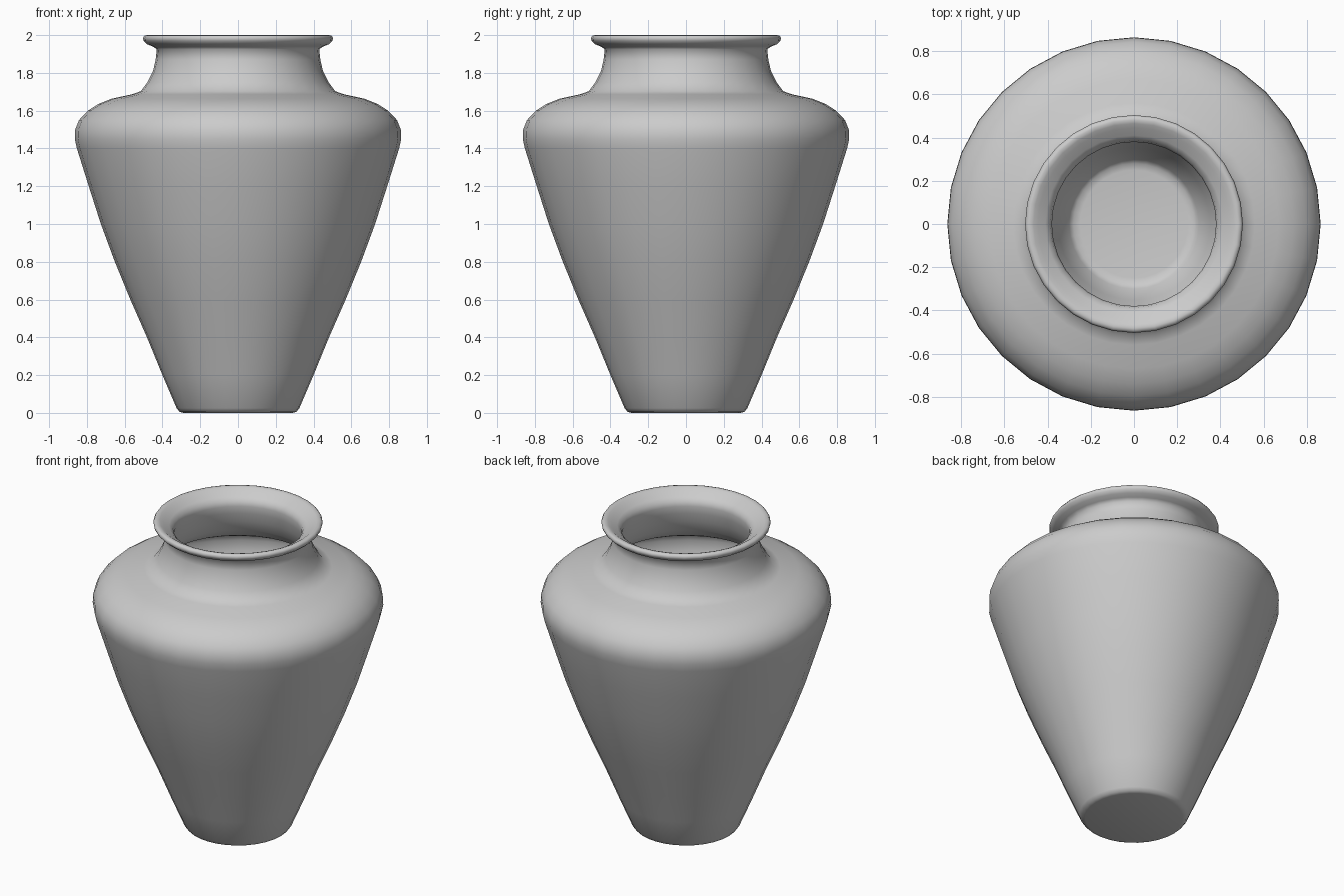
import bpy, bmesh, math

# Outer wall from base centre up to the lip (radius, height)
outer = [(0, 0), (0.29, 0), (0.31, 0.006), (0.325, 0.025), (0.40, 0.2),
         (0.482, 0.4), (0.57, 0.6), (0.652, 0.8), (0.726, 1.0), (0.79, 1.2),
         (0.853, 1.4), (0.864, 1.45), (0.862, 1.5), (0.842, 1.55),
         (0.795, 1.6), (0.74, 1.635), (0.67, 1.663), (0.56, 1.687),
         (0.515, 1.703), (0.48, 1.75), (0.45, 1.81), (0.436, 1.87), (0.43, 1.925)]

# Rolled lip
lip = [(0.452, 1.94), (0.482, 1.952), (0.50, 1.97), (0.504, 1.985),
       (0.496, 1.997), (0.482, 2.0), (0.465, 1.995), (0.445, 1.98),
       (0.41, 1.962), (0.387, 1.94)]

# Inner wall from the neck down to the floor centre
inner = [(0.38, 1.91), (0.388, 1.86), (0.403, 1.80), (0.433, 1.73),
         (0.475, 1.675), (0.54, 1.642), (0.65, 1.618), (0.72, 1.592),
         (0.77, 1.56), (0.80, 1.525), (0.815, 1.485), (0.807, 1.42),
         (0.742, 1.2), (0.678, 1.0), (0.604, 0.8), (0.522, 0.6),
         (0.434, 0.4), (0.352, 0.2), (0.30, 0.07), (0.28, 0.052),
         (0.25, 0.047), (0, 0.047)]

# Lathe the profile in 32 steps
bm = bmesh.new()
verts = [bm.verts.new((r, 0, z)) for r, z in outer + lip + inner]
edges = [bm.edges.new(pair) for pair in zip(verts, verts[1:])]
bmesh.ops.spin(bm, geom=verts + edges, cent=(0, 0, 0), axis=(0, 0, 1),
               angle=2 * math.pi, steps=32, use_merge=True)
bmesh.ops.remove_doubles(bm, verts=bm.verts[:], dist=0.0005)
bmesh.ops.recalc_face_normals(bm, faces=bm.faces[:])

mesh = bpy.data.meshes.new("vase")
bm.to_mesh(mesh)
bm.free()
vase = bpy.data.objects.new("vase", mesh)
bpy.context.collection.objects.link(vase)

# Smooth shading
for poly in mesh.polygons:
    poly.use_smooth = True
